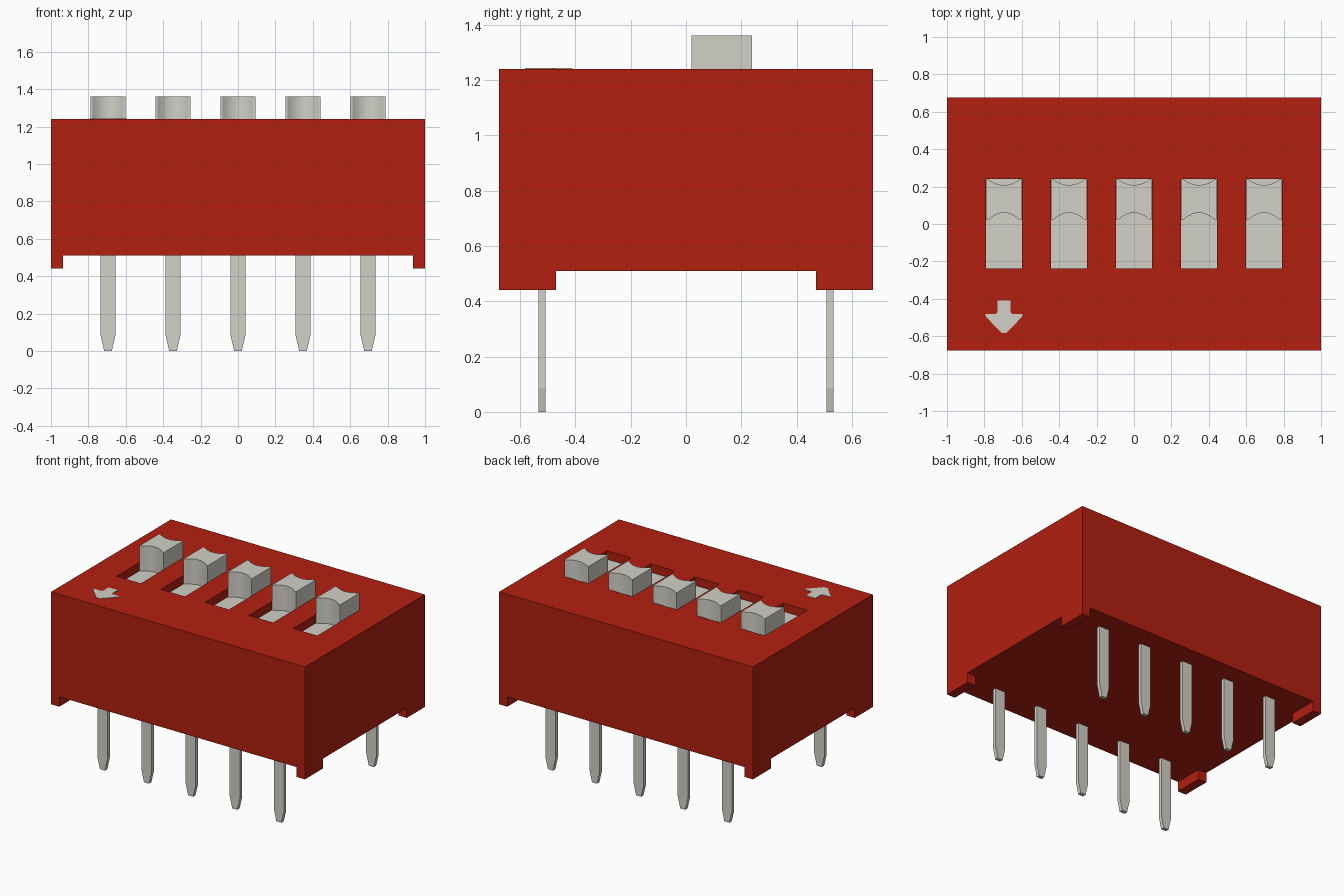
import bpy, bmesh, math

cube = bpy.data.objects.get("Cube")
if cube:
    bpy.data.objects.remove(cube, do_unlink=True)


def material(name, rgb):
    m = bpy.data.materials.new(name)
    m.use_nodes = True
    m.diffuse_color = (*rgb, 1)
    bsdf = next(n for n in m.node_tree.nodes if n.type == "BSDF_PRINCIPLED")
    bsdf.inputs["Base Color"].default_value = (*rgb, 1)
    return m


RED = material("red plastic", (0.448, 0.014, 0.005))
GREY = material("pale grey", (0.64, 0.63, 0.57))


def prism(name, outline, low, high, mat, axis="z"):
    """Extrude a 2D outline along z (outline in xy) or y (outline in xz)."""
    bm = bmesh.new()
    place = (lambda a, b, h: (a, b, h)) if axis == "z" else (lambda a, b, h: (a, h, b))
    base = bm.faces.new([bm.verts.new(place(a, b, low)) for a, b in outline])
    extruded = bmesh.ops.extrude_face_region(bm, geom=[base])["geom"]
    moved = [v for v in extruded if isinstance(v, bmesh.types.BMVert)]
    bmesh.ops.translate(bm, verts=moved, vec=place(0, 0, high - low))
    bmesh.ops.recalc_face_normals(bm, faces=bm.faces)
    mesh = bpy.data.meshes.new(name)
    bm.to_mesh(mesh)
    bm.free()
    mesh.materials.append(mat)
    obj = bpy.data.objects.new(name, mesh)
    bpy.context.collection.objects.link(obj)
    return obj


def box(name, x, y, z, mat):
    return prism(name, [(x[0], y[0]), (x[1], y[0]), (x[1], y[1]), (x[0], y[1])], *z, mat)


def cut(obj, cutter):
    cutter.hide_render = True
    mod = obj.modifiers.new("cut", "BOOLEAN")
    mod.operation, mod.solver, mod.object = "DIFFERENCE", "EXACT", cutter
    bpy.context.view_layer.objects.active = obj
    bpy.ops.object.modifier_apply(modifier=mod.name)
    bpy.data.objects.remove(cutter, do_unlink=True)


PITCH, HALF = 0.3475, 0.095
TOP, FLOOR = 1.24, 1.18
columns = [i * PITCH for i in range(-2, 3)]

# Housing, relieved underneath so that four corner feet remain
body = box("housing", (-1, 1), (-0.675, 0.675), (0.44, TOP), RED)
cut(body, box("long_relief", (-0.935, 0.935), (-1, 1), (0.3, 0.51), RED))
cut(body, box("cross_relief", (-1.2, 1.2), (-0.47, 0.47), (0.3, 0.51), RED))


def arc(edge, depth, steps=12):
    """Shallow scoop across the slider, from left to right."""
    w = HALF - 0.011
    return [(w * t, edge + depth * (1 - t * t))
            for t in (2 * i / steps - 1 for i in range(steps + 1))]


for n, x in enumerate(columns, 1):
    # Pocket with a grey floor
    cut(body, box("pocket", (x - HALF, x + HALF), (-0.237, 0.24), (FLOOR - 0.004, 1.4), RED))
    box(f"pocket_floor_{n}", (x - HALF, x + HALF), (-0.237, 0.24), (FLOOR - 0.004, FLOOR), GREY)

    # Slider scooped at the front and the back
    w = HALF - 0.001
    front = [(-w, 0.02)] + arc(0.022, 0.038) + [(w, 0.02)]
    back = [(w, 0.239)] + arc(0.239, -0.031)[::-1] + [(-w, 0.239)]
    slider = prism(f"slider_{n}", [(x + a, b) for a, b in front + back], FLOOR, 1.36, GREY)
    bpy.ops.object.select_all(action="DESELECT")
    slider.select_set(True)
    bpy.context.view_layer.objects.active = slider
    bpy.ops.object.shade_smooth_by_angle(angle=math.radians(20))

    # Flat pins with tapered tips, in two rows
    for row, y in (("front", -0.52), ("back", 0.52)):
        half = [(0.04, 0.53), (0.04, 0.085), (0.02, 0)]
        outline = [(x + a, b) for a, b in half] + [(x - a, b) for a, b in half[::-1]]
        prism(f"{row}_pin_{n}", outline, y - 0.013, y + 0.013, GREY, axis="y")

# Painted direction arrow
side = [(0.036, -0.41), (0.036, -0.472), (0.045, -0.482), (0.098, -0.482),
        (0.098, -0.494), (0.014, -0.582)]
arrow = [(a, b) for a, b in side] + [(-a, b) for a, b in side[::-1]]
prism("arrow_mark", [(columns[0] + a, b) for a, b in arrow], TOP - 0.002, TOP + 0.003, GREY)
